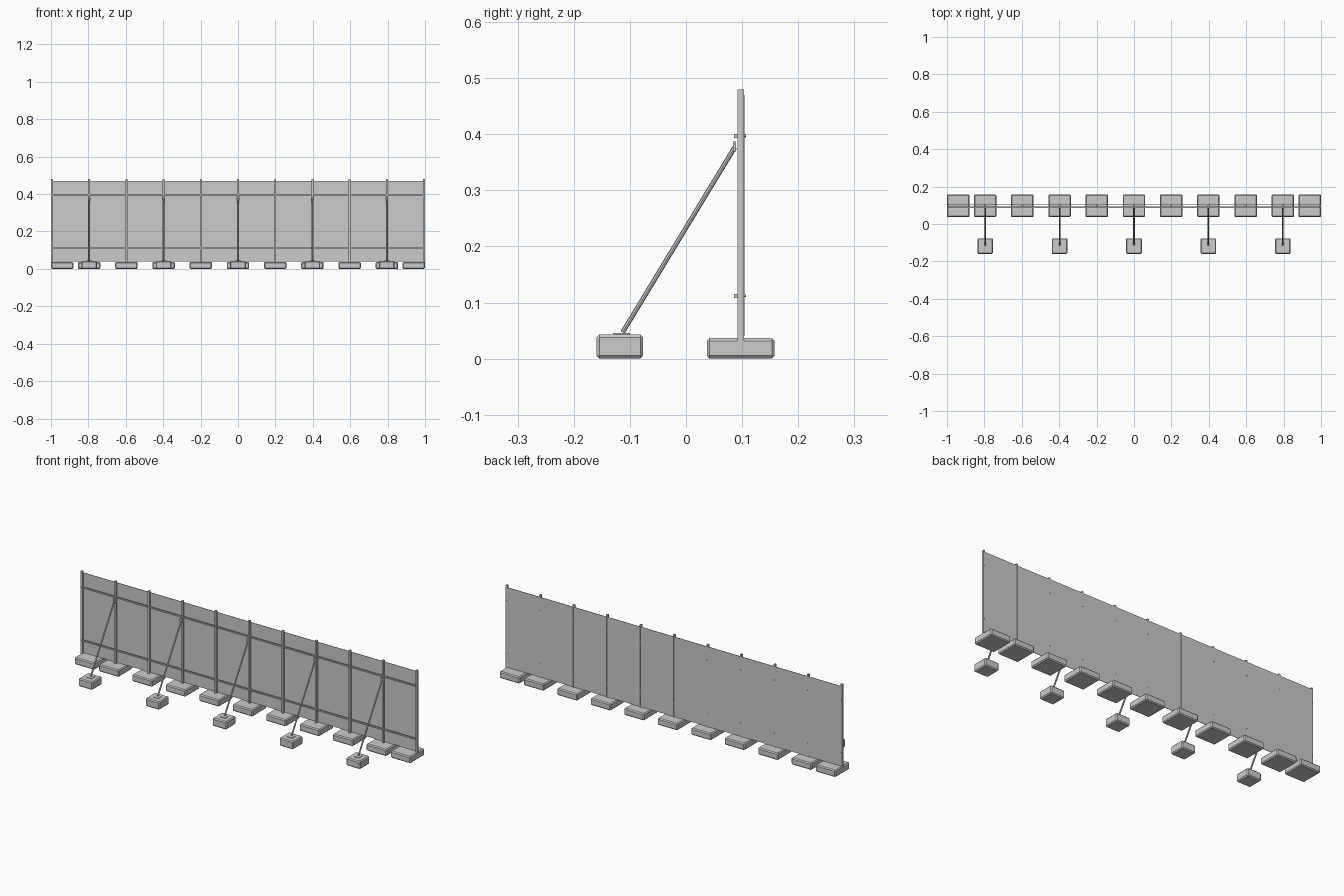
import bpy, bmesh
from mathutils import Vector

if "Cube" in bpy.data.objects:
    bpy.data.objects.remove(bpy.data.objects["Cube"])


def box(name, center, size, bevel=0.0):
    bm = bmesh.new()
    bmesh.ops.create_cube(bm, size=1)
    bmesh.ops.scale(bm, vec=size, verts=bm.verts)
    if bevel:
        bmesh.ops.bevel(bm, geom=bm.edges[:], offset=bevel, segments=1, affect='EDGES')
    me = bpy.data.meshes.new(name)
    bm.to_mesh(me)
    bm.free()
    ob = bpy.data.objects.new(name, me)
    ob.location = center
    bpy.context.collection.objects.link(ob)
    return ob


def rod(name, a, b, r, sides):
    a, b = Vector(a), Vector(b)
    bm = bmesh.new()
    bmesh.ops.create_cone(bm, cap_ends=True, segments=sides, radius1=r, radius2=r,
                          depth=(b - a).length)
    me = bpy.data.meshes.new(name)
    bm.to_mesh(me)
    bm.free()
    ob = bpy.data.objects.new(name, me)
    ob.location = (a + b) / 2
    ob.rotation_mode = 'QUATERNION'
    ob.rotation_quaternion = Vector((0, 0, 1)).rotation_difference(b - a)
    bpy.context.collection.objects.link(ob)
    return ob


STEP = 0.199
RAILS = (0.112, 0.397)

for i in range(-5, 6):
    x = i * STEP
    # upright and its concrete foot (end feet pulled inward)
    box("post", (x, 0.0975, 0.2525), (0.010, 0.011, 0.455))
    fx = x if abs(i) < 5 else 0.94 * (1 if i > 0 else -1)
    box("post_foot", (fx, 0.0975, 0.0185), (0.12, 0.121, 0.035), 0.005)
    # bolts through to the back
    for z in RAILS:
        rod("bolt", (x, 0.100, z), (x, 0.107, z), 0.0025, 6)
    # diagonal brace with ballast block
    if abs(i) in (0, 2, 4):
        rod("brace", (x, -0.113, 0.047), (x, 0.087, 0.377), 0.0042, 8)
        box("brace_bracket", (x, 0.0865, 0.378), (0.014, 0.006, 0.018))
        box("brace_plate", (x, -0.115, 0.0435), (0.03, 0.03, 0.004))
        box("brace_block", (x, -0.118, 0.0225), (0.083, 0.083, 0.040), 0.005)

# sheet panels, one per bay, with hairline seams at the posts
for i in range(10):
    box("panel", ((i - 4.5) * STEP, 0.1035, 0.255), (STEP - 0.001, 0.002, 0.430))

# horizontal rails
for z in RAILS:
    box("rail", (0, 0.089, z), (1.99, 0.007, 0.007))

# stand the feet on the ground
for ob in bpy.data.objects:
    if ob.name.startswith("post_foot"):
        ob.location.z = 0.0185
        ob.scale.z = 0.037 / 0.035
    elif ob.name.startswith("brace_block"):
        ob.location.z = 0.0215
        ob.scale.z = 0.043 / 0.040
